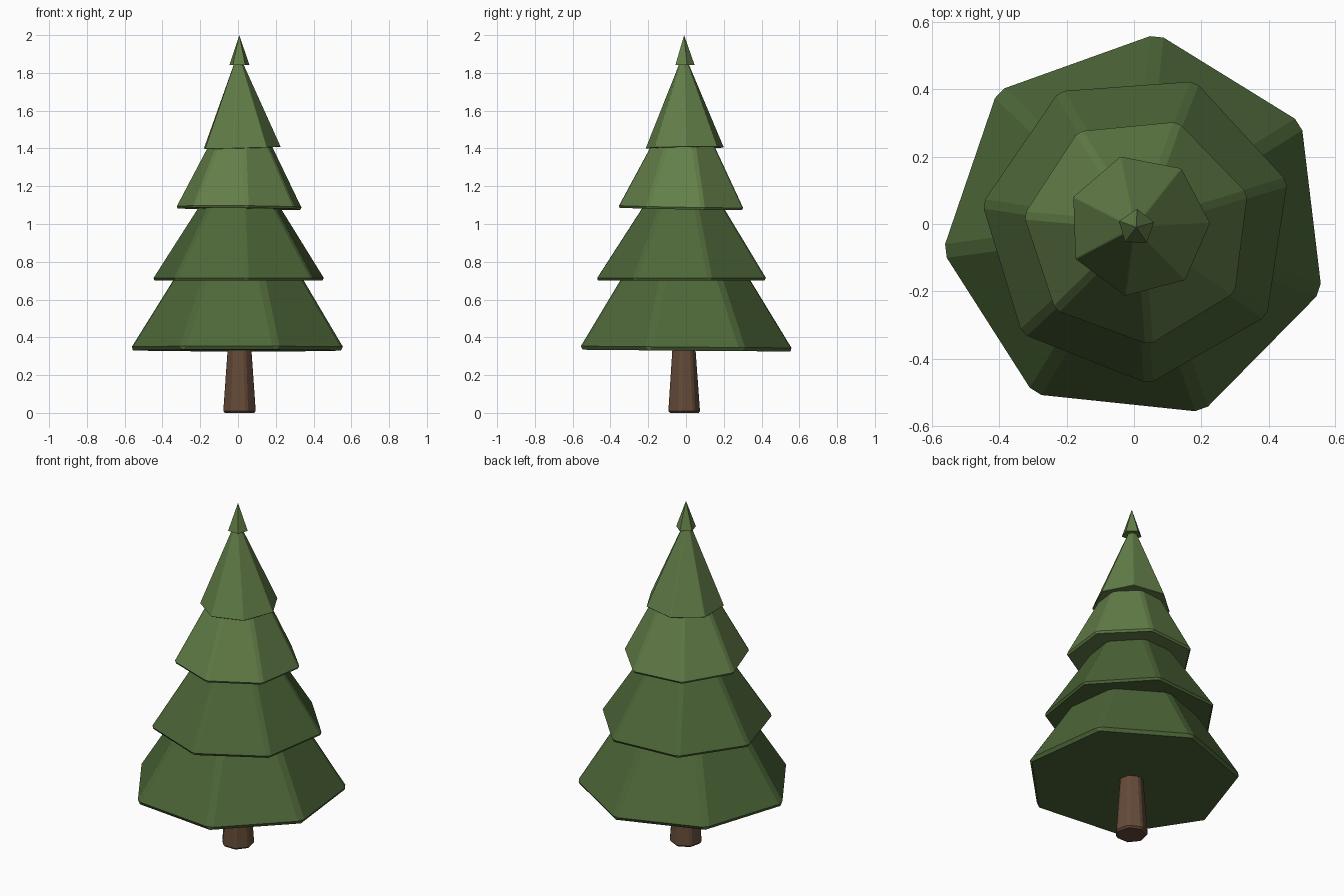
import bpy, math

if "Cube" in bpy.data.objects:
    bpy.data.objects.remove(bpy.data.objects["Cube"])


def material(name, color):
    m = bpy.data.materials.new(name)
    m.diffuse_color = (*color, 1)
    m.use_nodes = True
    m.node_tree.nodes["Principled BSDF"].inputs["Base Color"].default_value = m.diffuse_color
    return m


bark = material("bark", (0.13, 0.07, 0.04))
dark_green = material("dark_green", (0.075, 0.135, 0.04))
mid_green = material("mid_green", (0.075, 0.135, 0.04))
light_green = material("light_green", (0.125, 0.21, 0.065))


def cone(name, sides, center, z0, z1, r0, r1, angle, bevel, mat, tilt=(0, 0)):
    """Faceted cone standing on z0, first corner at the given angle."""
    h = z1 - z0
    bpy.ops.mesh.primitive_cone_add(vertices=sides, radius1=r0, radius2=r1, depth=h)
    ob = bpy.context.object
    ob.name = name
    # put the origin at the base; Blender's first corner lies on +y
    for v in ob.data.vertices:
        v.co.z += h / 2
    ob.location = (center[0], center[1], z0)
    ob.rotation_euler = (math.radians(tilt[0]), math.radians(tilt[1]),
                         math.radians(angle - 90))
    ob.data.materials.append(mat)
    if bevel:
        mod = ob.modifiers.new("worn_edges", "BEVEL")
        mod.width = bevel
        mod.segments = 1
        mod.limit_method = "ANGLE"
        mod.angle_limit = math.radians(20)
    return ob


# trunk
cone("trunk", 7, (0.008, -0.012), 0, 0.5, 0.091, 0.055, 90, 0.01, bark)

# branch tiers, bottom to top
cone("lower_branches", 7, (0.008, -0.012), 0.33, 0.86, 0.593, 0.262, 84, 0.022,
     dark_green, (-0.5, 0))
cone("middle_branches", 7, (0.01, -0.01), 0.702, 1.22, 0.475, 0.14, 17, 0.015, mid_green)
cone("upper_branches", 7, (0.012, -0.018), 1.08, 1.54, 0.349, 0.11, 18.4, 0.013,
     light_green, (-0.8, -0.8))
cone("top_branches", 7, (0.014, -0.005), 1.403, 1.9, 0.213, 0.004, 2, 0.009,
     light_green, (1.5, 0.7))

# pointed tip
cone("tip", 5, (0.007, -0.01), 1.843, 2.0, 0.055, 0, 88, 0, light_green)
